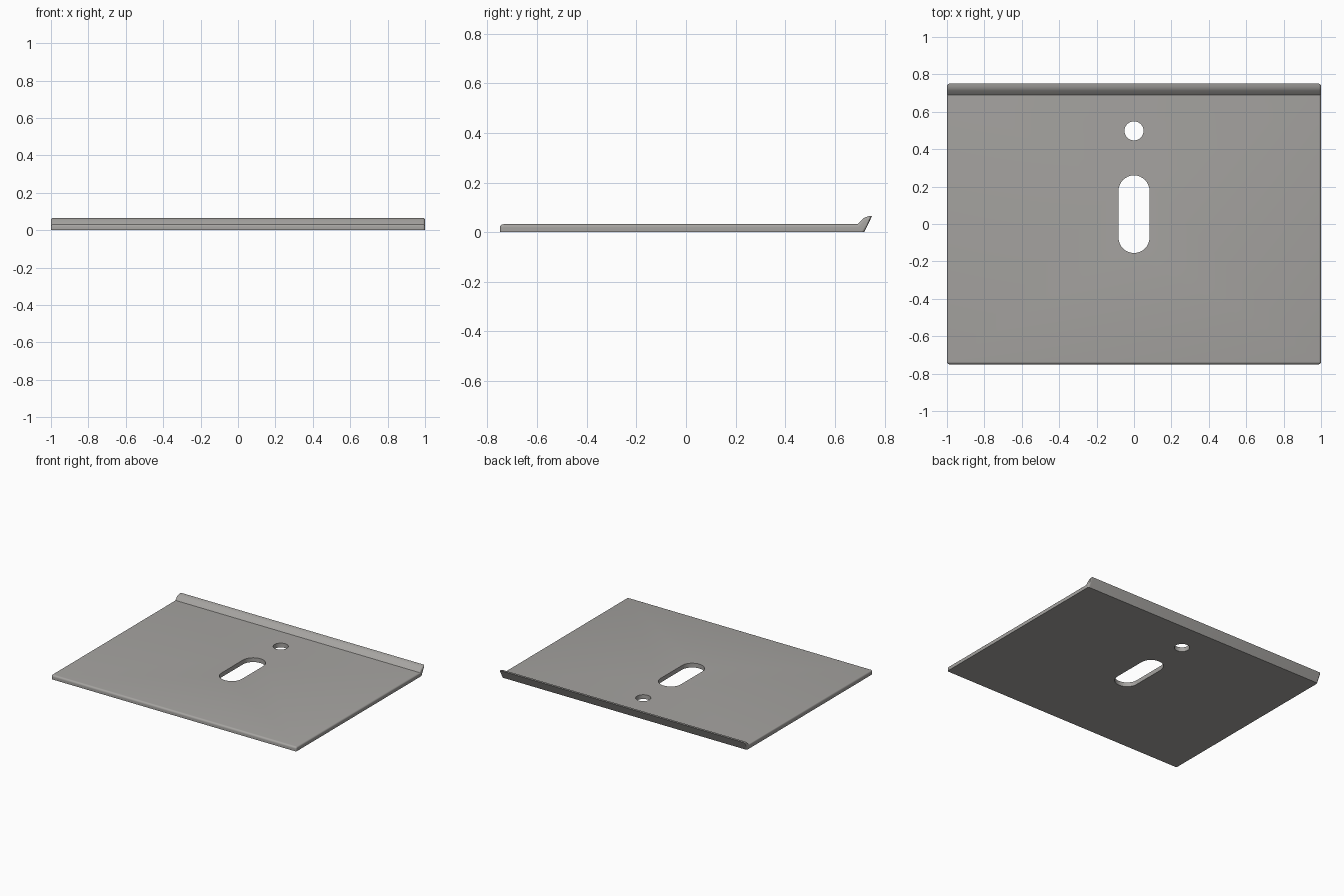
import bpy, bmesh
from math import sin, cos, pi

if "Cube" in bpy.data.objects:
    bpy.data.objects.remove(bpy.data.objects["Cube"])

grey = bpy.data.materials.new("warm grey metal")
grey.diffuse_color = (0.38, 0.37, 0.355, 1)
grey.use_nodes = True
grey.node_tree.nodes["Principled BSDF"].inputs["Base Color"].default_value = grey.diffuse_color


def loft(name, loops):
    """Solid from a row of equal closed loops, capped at both ends."""
    bm = bmesh.new()
    rows = [[bm.verts.new(p) for p in loop] for loop in loops]
    n = len(rows[0])
    for a, b in zip(rows, rows[1:]):
        for i in range(n):
            j = (i + 1) % n
            bm.faces.new((a[i], a[j], b[j], b[i]))
    bm.faces.new(rows[0])
    bm.faces.new(rows[-1])
    bmesh.ops.recalc_face_normals(bm, faces=bm.faces[:])
    mesh = bpy.data.meshes.new(name)
    bm.to_mesh(mesh)
    bm.free()
    mesh.materials.append(grey)
    obj = bpy.data.objects.new(name, mesh)
    bpy.context.collection.objects.link(obj)
    return obj


# Side profile: y, z, and the direction each point moves toward the inside
profile = [
    (-0.75, 0.0, 1, 0),
    (0.718, 0.0, -1, 0),           # foot of the lip
    (0.75, 0.066, -1, -1),         # lip tip
    (0.737, 0.0645, 0, -1),
    (0.724, 0.061, 0.1, -1),
    (0.713, 0.0545, 0.3, -1),
    (0.69, 0.032, 0.4, -1),        # inner crease
]
# Rounded upper front edge
R = 0.014
for i in range(6):
    a = pi / 2 + i * pi / 10
    profile.append((-0.75 + R + R * cos(a), 0.032 - R + R * sin(a), -cos(a), -sin(a)))

# Plate with lip, side ends rounded over
ROUND = 0.012
steps = []
for i in range(6):
    a = i * pi / 10
    steps.append((1 - ROUND * (1 - cos(a)), ROUND * (1 - sin(a))))
stations = [(-x, e) for x, e in steps] + [(x, e) for x, e in reversed(steps)]
plate = loft("lipped_plate", [[(x, y + dy * e, z + dz * e) for y, z, dy, dz in profile]
                              for x, e in stations])


# Round hole and slot cutters
def slot_cutter(name, y0, y1, r, seg=32):
    half = seg // 2
    pts = [(r * cos(i * pi / half), y1 + r * sin(i * pi / half)) for i in range(half + 1)]
    start = 0 if y1 > y0 else 1
    stop = half + 1 if y1 > y0 else half
    pts += [(-r * cos(i * pi / half), y0 - r * sin(i * pi / half)) for i in range(start, stop)]
    return loft(name, [[(x, y, z) for x, y in pts] for z in (-0.1, 0.15)])


cutters = [slot_cutter("slot_cutter", -0.072, 0.177, 0.083),
           slot_cutter("hole_cutter", 0.498, 0.498, 0.051)]
bpy.context.view_layer.objects.active = plate
plate.select_set(True)
for c in cutters:
    mod = plate.modifiers.new("cut", 'BOOLEAN')
    mod.operation = 'DIFFERENCE'
    mod.solver = 'EXACT'
    mod.object = c
    bpy.ops.object.modifier_apply(modifier=mod.name)
    bpy.data.objects.remove(c)

bpy.ops.object.shade_smooth_by_angle(angle=0.52)
